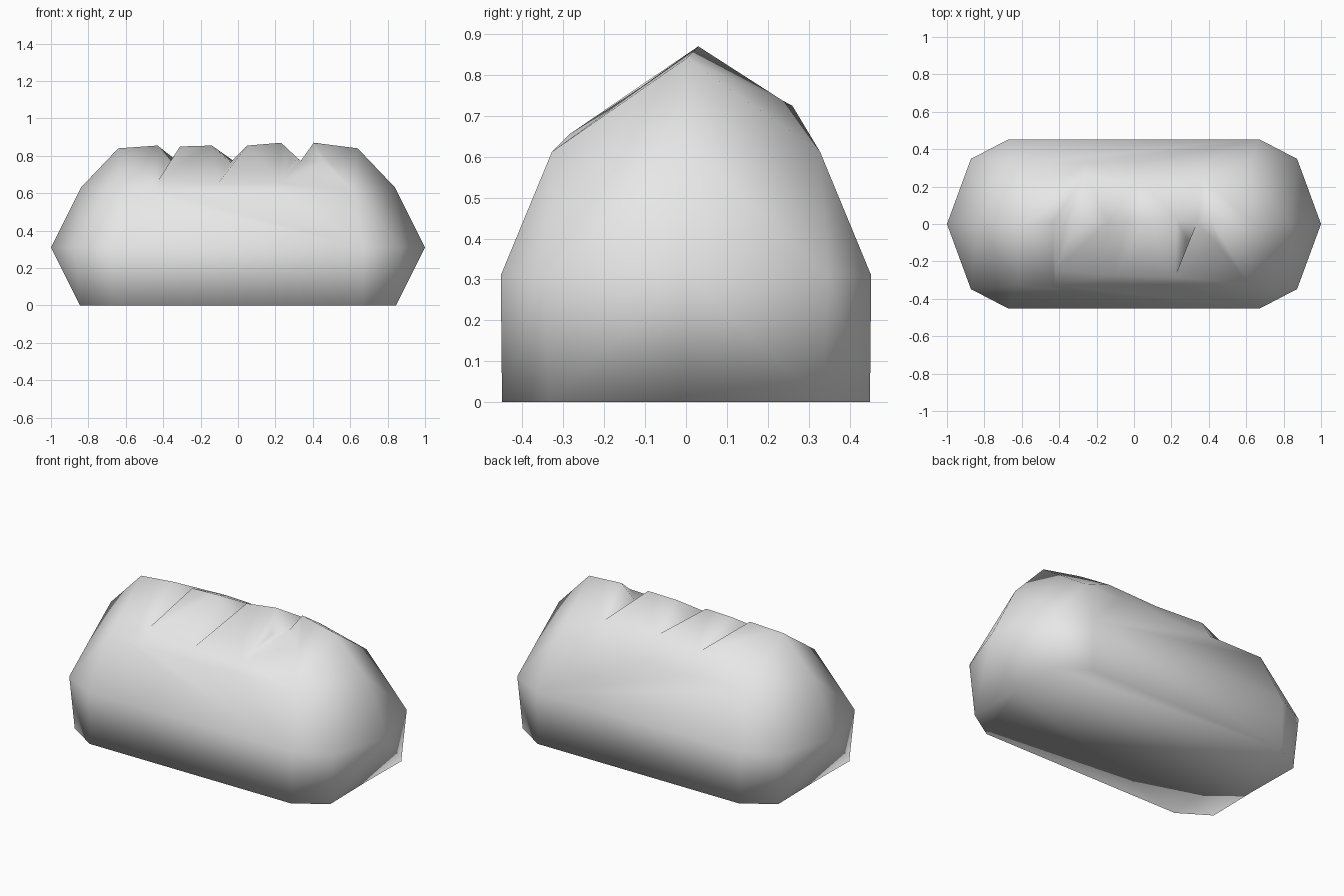
import bpy
import bmesh

cube = bpy.data.objects.get("Cube")
if cube:
    bpy.data.objects.remove(cube)

# Crust material
crust = bpy.data.materials.new("pale_crust")
crust.use_nodes = True
colour = (0.8, 0.8, 0.8, 1)
crust.diffuse_color = colour
bsdf = next(n for n in crust.node_tree.nodes if n.type == 'BSDF_PRINCIPLED')
bsdf.inputs["Base Color"].default_value = colour

bm = bmesh.new()


def vert(x, y, z):
    return bm.verts.new((x, y, z))


def face(*corners):
    bm.faces.new(corners)


# Scored cuts: left ridge, front tip, right ridge, back tip, floor,
# plus optional rim points either side of the front tip
cuts = []
for left, front, right, back, floor, inner, outer in [
    ((-.43, .01, .855), (-.425, -.25, .67), (-.31, .01, .85),
     (-.265, .26, .725), (-.365, .01, .765), None, None),
    ((-.14, .01, .855), (-.105, -.275, .655), (.05, .01, .855),
     (.03, .225, .735), (-.04, .01, .765), None, None),
    ((.23, .03, .87), (.22, -.285, .655), (.405, .03, .87),
     (.375, .24, .735), (.335, 0, .772), (.29, -.11, .775), (.45, -.11, .77)),
]:
    cut = dict(left=vert(*left), front=vert(*front), right=vert(*right),
               back=vert(*back), floor=vert(*floor),
               inner=[vert(*inner)] if inner else [],
               outer=[vert(*outer)] if outer else [])
    cuts.append(cut)
    rim = [cut["left"], *cut["inner"], cut["front"], *cut["outer"],
           cut["right"], cut["back"]]
    for a, b in zip(rim, rim[1:] + rim[:1]):
        face(a, b, cut["floor"])

# Points on the centre line at each end, keyed by direction
ends = (-1, 1)
nose = {s: vert(s, 0, .31) for s in ends}
heel = {s: vert(s * .84, 0, 0) for s in ends}
brow = {s: vert(s * .84, 0, .63) for s in ends}
ridge = {s: vert(s * .64, 0, .84) for s in ends}

base = {}
for side, tip in ((-1, "front"), (1, "back")):
    # Shoulder row, with a point below every cut
    xs = [-.62] + [c[tip].co.x for c in cuts] + [.62]
    shoulder = [vert(x, side * .328, .612) for x in xs]

    # Sloping roof between the cuts
    face(shoulder[0], shoulder[1], cuts[0][tip], cuts[0]["left"], ridge[-1])
    for i in range(len(cuts) - 1):
        a, b = cuts[i], cuts[i + 1]
        face(shoulder[i + 1], shoulder[i + 2], b[tip], a[tip])
        extra = b["inner"] if tip == "front" else []
        face(a[tip], b[tip], *extra, b["left"], a["right"])
    last = cuts[-1]
    extra = last["outer"] if tip == "front" else []
    face(shoulder[-2], shoulder[-1], ridge[1], last["right"], *extra, last[tip])

    # Rounded corners at both ends
    waist = {}
    for s in ends:
        low_edge = vert(s * .665, side * .45, 0)
        low_corner = vert(s * .845, side * .335, 0)
        edge = vert(s * .67, side * .453, .31)
        corner = vert(s * .872, side * .348, .31)
        top = shoulder[0] if s < 0 else shoulder[-1]
        face(low_corner, heel[s], nose[s], corner)
        face(corner, nose[s], brow[s])
        face(low_edge, low_corner, corner, edge)
        face(edge, corner, top)
        face(top, corner, brow[s])
        face(top, brow[s], ridge[s])
        waist[s] = edge
        base[side, s] = (low_edge, low_corner)

    # Long side walls
    face(base[side, -1][0], base[side, 1][0], waist[1], waist[-1])
    face(waist[-1], waist[1], *reversed(shoulder))

# Flat underside
face(*base[-1, -1][::-1], *base[-1, 1], heel[1],
     *base[1, 1][::-1], *base[1, -1], heel[-1])

bmesh.ops.recalc_face_normals(bm, faces=bm.faces[:])
for f in bm.faces:
    f.smooth = True

mesh = bpy.data.meshes.new("bread_loaf")
bm.to_mesh(mesh)
bm.free()
mesh.materials.append(crust)
loaf = bpy.data.objects.new("bread_loaf", mesh)
bpy.context.collection.objects.link(loaf)
